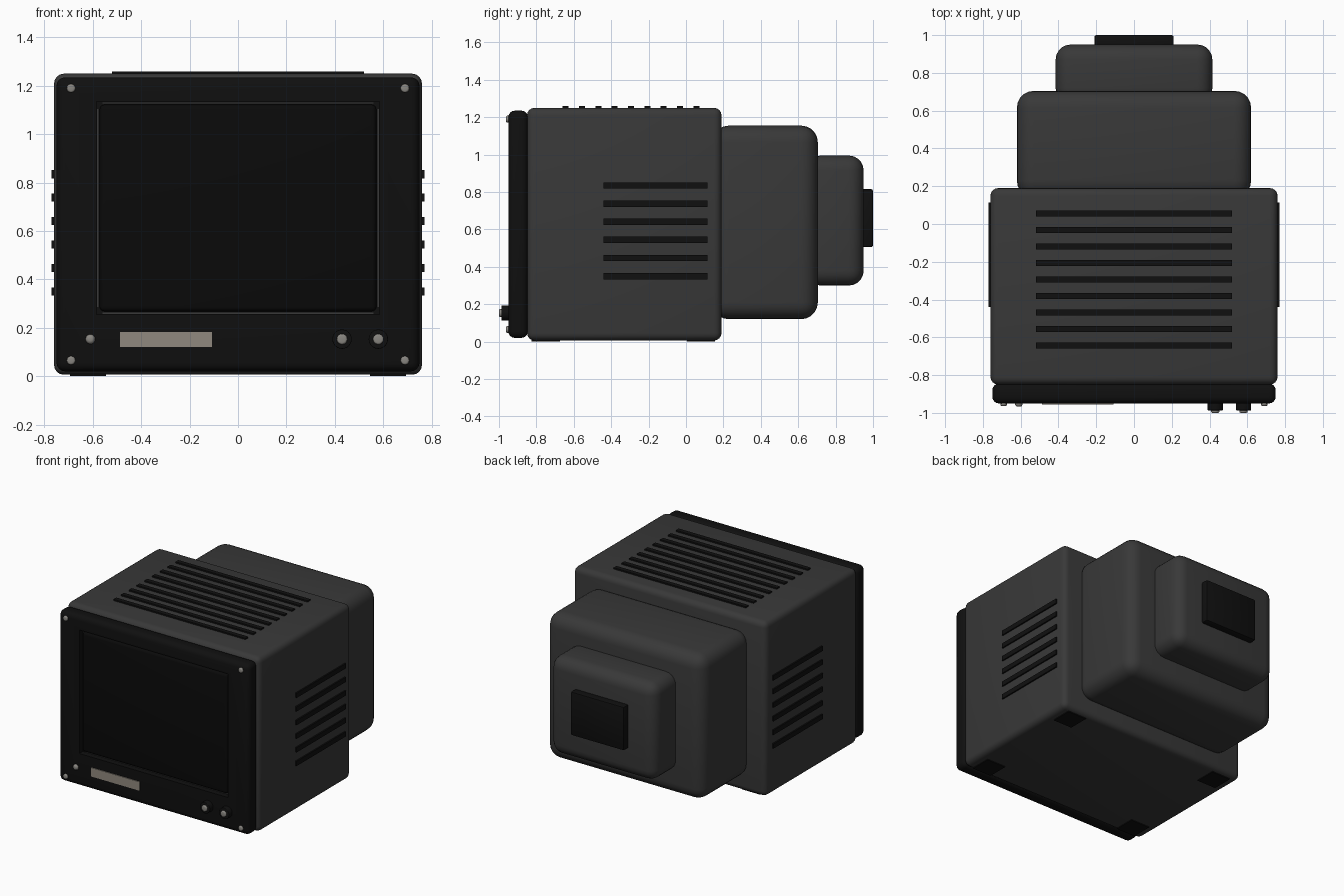
import bpy, bmesh, math
from mathutils import Matrix, Vector

cube = bpy.data.objects.get("Cube")
if cube:
    bpy.data.objects.remove(cube, do_unlink=True)


def material(name, r, g, b, rough=0.6):
    m = bpy.data.materials.new(name)
    m.use_nodes = True
    m.diffuse_color = (r, g, b, 1)
    node = m.node_tree.nodes["Principled BSDF"]
    node.inputs["Base Color"].default_value = (r, g, b, 1)
    node.inputs["Roughness"].default_value = rough
    return m


GREY = material("charcoal grey", 0.04, 0.04, 0.04)
BLACK = material("soft black", 0.005, 0.005, 0.005)
GLASS = material("screen black", 0.003, 0.003, 0.003, 0.3)
METAL = material("brushed metal", 0.25, 0.24, 0.22, 0.4)
LABEL = material("label beige", 0.28, 0.25, 0.21)


def finish(bm, name, mat):
    mesh = bpy.data.meshes.new(name)
    bm.to_mesh(mesh)
    bm.free()
    mesh.materials.append(mat)
    mesh.shade_smooth()
    mesh.set_sharp_from_angle(angle=math.radians(40))
    ob = bpy.data.objects.new(name, mesh)
    bpy.context.collection.objects.link(ob)
    return ob


def box_mesh(x, y, z, bevel=0.0, segments=4):
    """Box from (min, max) ranges with rounded edges."""
    bm = bmesh.new()
    size = [r[1] - r[0] for r in (x, y, z)]
    mid = Vector([(r[0] + r[1]) / 2 for r in (x, y, z)])
    bmesh.ops.create_cube(bm, size=1, matrix=Matrix.Translation(mid) @ Matrix.Diagonal((*size, 1)))
    if bevel:
        bmesh.ops.bevel(bm, geom=bm.edges[:], offset=bevel, segments=segments,
                        profile=0.5, affect='EDGES')
    return bm


def box(name, mat, x, y, z, bevel=0.0, segments=4):
    return finish(box_mesh(x, y, z, bevel, segments), name, mat)


def round_part(name, mat, x, z, y_front, y_back, radius, bevel=0.0):
    """Cylinder along y with a softened rim."""
    bm = bmesh.new()
    place = Matrix.Translation((x, (y_front + y_back) / 2, z)) @ Matrix.Rotation(math.pi / 2, 4, 'X')
    bmesh.ops.create_cone(bm, cap_ends=True, segments=24, radius1=radius, radius2=radius,
                          depth=y_back - y_front, matrix=place)
    if bevel:
        rim = [e for e in bm.edges if all(v.co.y < y_front + 1e-4 for v in e.verts)]
        bmesh.ops.bevel(bm, geom=rim, offset=bevel, segments=3, profile=0.5, affect='EDGES')
    return finish(bm, name, mat)


# Stepped housing
box("main_housing", GREY, (-0.76, 0.76), (-0.85, 0.19), (0.006, 1.25), 0.04)
box("middle_housing", GREY, (-0.62, 0.62), (0.14, 0.705), (0.12, 1.155), 0.09, 5)
box("rear_housing", GREY, (-0.415, 0.415), (0.64, 0.95), (0.30, 0.995), 0.08, 5)
box("rear_connector_plate", BLACK, (-0.21, 0.21), (0.93, 1.0), (0.505, 0.815), 0.01, 2)

# Front panel with a screen recess
bm = box_mesh((-0.75, 0.75), (-0.95, -0.845), (0.02, 1.235), 0.035)
bm.normal_update()
front = max((f for f in bm.faces if f.normal.y < -0.99), key=lambda f: f.calc_area())
bmesh.ops.inset_individual(bm, faces=[front], thickness=0.1)
for v in front.verts:
    v.co.x = math.copysign(0.585, v.co.x)
    v.co.z = 1.135 if v.co.z > 0.6 else 0.255
pushed = bmesh.ops.extrude_discrete_faces(bm, faces=[front])["faces"][0]
for v in pushed.verts:
    v.co.y += 0.04
finish(bm, "front_panel", BLACK)

# Screen and the thin trim around it
box("screen", GLASS, (-0.572, 0.572), (-0.94, -0.90), (0.268, 1.122), 0.02)
for side, x in (("right", -0.579), ("left", 0.579)):
    box(f"screen_trim_{side}", GREY, (x - 0.003, x + 0.003), (-0.915, -0.905), (0.285, 1.105))
for side, z in (("bottom", 0.261), ("top", 1.129)):
    box(f"screen_trim_{side}", GREY, (-0.56, 0.56), (-0.915, -0.905), (z - 0.003, z + 0.003))

# Panel screws
for x in (-0.69, 0.69):
    for z in (0.065, 1.19):
        round_part("panel_screw", METAL, x, z, -0.963, -0.94, 0.018, 0.008)

# Controls and label
for x in (0.43, 0.58):
    round_part("knob", BLACK, x, 0.153, -0.987, -0.94, 0.04, 0.004)
    round_part("knob_cap", METAL, x, 0.153, -1.0, -0.98, 0.022, 0.008)
round_part("indicator_light", METAL, -0.61, 0.153, -0.967, -0.94, 0.02, 0.014)
box("label_plate", LABEL, (-0.487, -0.108), (-0.956, -0.948), (0.12, 0.183))

# Vent bars on the top and both sides
for i in range(9):
    y = 0.055 - i * 0.0873
    box("top_vent", BLACK, (-0.52, 0.52), (y - 0.016, y + 0.016), (1.23, 1.26))
for s in (-1, 1):
    for i in range(6):
        z = 0.35 + i * 0.097
        box("side_vent", BLACK, sorted((s * 0.74, s * 0.77)), (-0.44, 0.115),
            (z - 0.017, z + 0.017))

# Feet
for x in (-0.62, 0.62):
    for y in (-0.75, 0.08):
        box("foot", BLACK, (x - 0.075, x + 0.075), (y - 0.075, y + 0.075), (0.0, 0.03))
